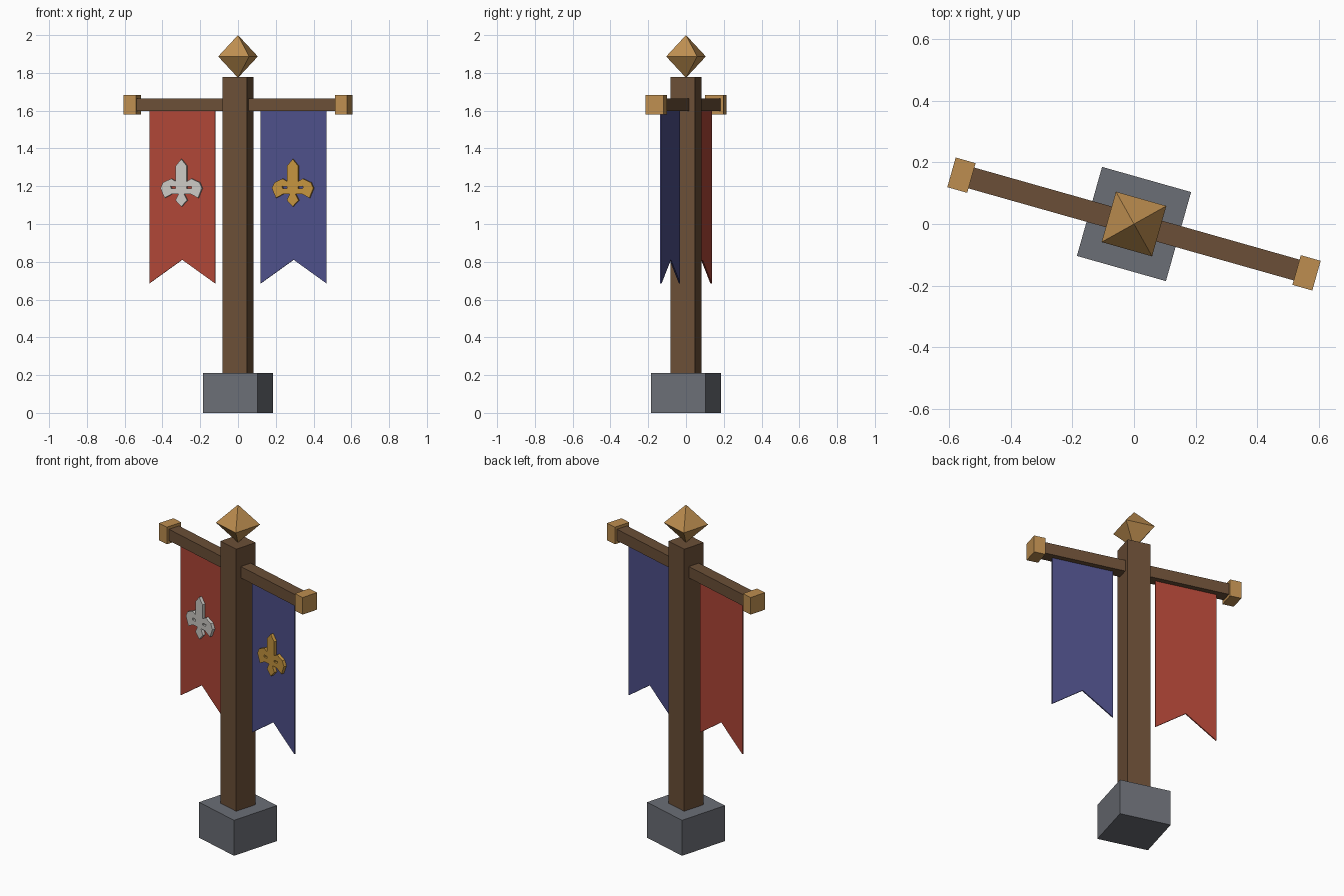
import bpy, bmesh, math

if "Cube" in bpy.data.objects:
    bpy.data.objects.remove(bpy.data.objects["Cube"])

TURN = math.radians(-15.8)  # whole post is turned about z


def material(name, rgb):
    m = bpy.data.materials.new(name)
    m.diffuse_color = (*rgb, 1)
    m.use_nodes = True
    m.node_tree.nodes["Principled BSDF"].inputs["Base Color"].default_value = m.diffuse_color
    return m


WOOD = material("wood", (0.147, 0.078, 0.038))
STONE = material("stone", (0.147, 0.156, 0.18))
BRASS = material("brass", (0.51, 0.27, 0.08))
RED = material("red_cloth", (0.43, 0.061, 0.038))
BLUE = material("blue_cloth", (0.076, 0.08, 0.25))
SILVER = material("silver", (0.6, 0.58, 0.55))
GOLD = material("gold", (0.56, 0.3, 0.05))


def finish(name, bm, mat):
    bmesh.ops.recalc_face_normals(bm, faces=bm.faces)
    mesh = bpy.data.meshes.new(name)
    bm.to_mesh(mesh)
    bm.free()
    mesh.materials.append(mat)
    ob = bpy.data.objects.new(name, mesh)
    ob.rotation_euler.z = TURN
    bpy.context.collection.objects.link(ob)
    return ob


def box(name, lo, hi, mat):
    bm = bmesh.new()
    bmesh.ops.create_cube(bm, size=1)
    for v in bm.verts:
        v.co = [(a + b) / 2 + c * (b - a) for a, b, c in zip(lo, hi, v.co)]
    return finish(name, bm, mat)


def plates(name, outlines, y0, y1, mat):
    """Extrude x-z outlines from y0 to y1 into one object."""
    bm = bmesh.new()
    for pts in outlines:
        face = bm.faces.new([bm.verts.new((x, y0, z)) for x, z in pts])
        new = bmesh.ops.extrude_face_region(bm, geom=[face])["geom"]
        for v in new:
            if isinstance(v, bmesh.types.BMVert):
                v.co.y = y1
    return finish(name, bm, mat)


# Stone foot and wooden post
box("base", (-0.15, -0.15, 0), (0.15, 0.15, 0.212), STONE)
box("post", (-0.0675, -0.0675, 0.2), (0.0675, 0.0675, 1.778), WOOD)

# Finial: two square pyramids joined at the widest ring
bm = bmesh.new()
h = 0.085
ring = [bm.verts.new((x, y, 1.887)) for x, y in ((-h, -h), (h, -h), (h, h), (-h, h))]
for tip_z in (1.774, 2.0):
    tip = bm.verts.new((0, 0, tip_z))
    for i in range(4):
        bm.faces.new((ring[i], ring[(i + 1) % 4], tip))
finish("finial", bm, BRASS)

# Emblem outlines around the banner centre line
blade = [(0, 1.343), (0.03, 1.308), (0.03, 1.165), (-0.03, 1.165), (-0.03, 1.308)]
guard = [(-0.06, 1.16), (0.06, 1.16), (0.06, 1.187), (-0.06, 1.187)]
tail = [(0, 1.092), (0.032, 1.126), (0.012, 1.165), (-0.012, 1.165), (-0.032, 1.126)]
wing = [(0.025, 1.222), (0.055, 1.24), (0.1, 1.22), (0.114, 1.19), (0.092, 1.138),
        (0.05, 1.16), (0.058, 1.2), (0.025, 1.198)]

# Each side: arm, end cap, swallow-tailed banner, emblem on the front
for side, s, cloth, metal in (("left", -1, RED, SILVER), ("right", 1, BLUE, GOLD)):
    def span(a, b):
        return sorted((s * a, s * b))
    x0, x1 = span(0.06, 0.56)
    box(side + "_arm", (x0, -0.035, 1.597), (x1, 0.035, 1.665), WOOD)
    x0, x1 = span(0.548, 0.615)
    box(side + "_arm_cap", (x0, -0.05, 1.58), (x1, 0.05, 1.682), BRASS)
    x0, x1 = span(0.126, 0.487)
    mid = (x0 + x1) / 2
    plates(side + "_banner",
           [[(x0, 1.605), (x0, 0.686), (mid, 0.811), (x1, 0.686), (x1, 1.605)]],
           -0.004, 0.004, cloth)
    shapes = [blade, guard, tail, wing, [(-u, z) for u, z in wing]]
    plates(side + "_emblem", [[(mid + u, z) for u, z in p] for p in shapes],
           -0.022, -0.003, metal)
